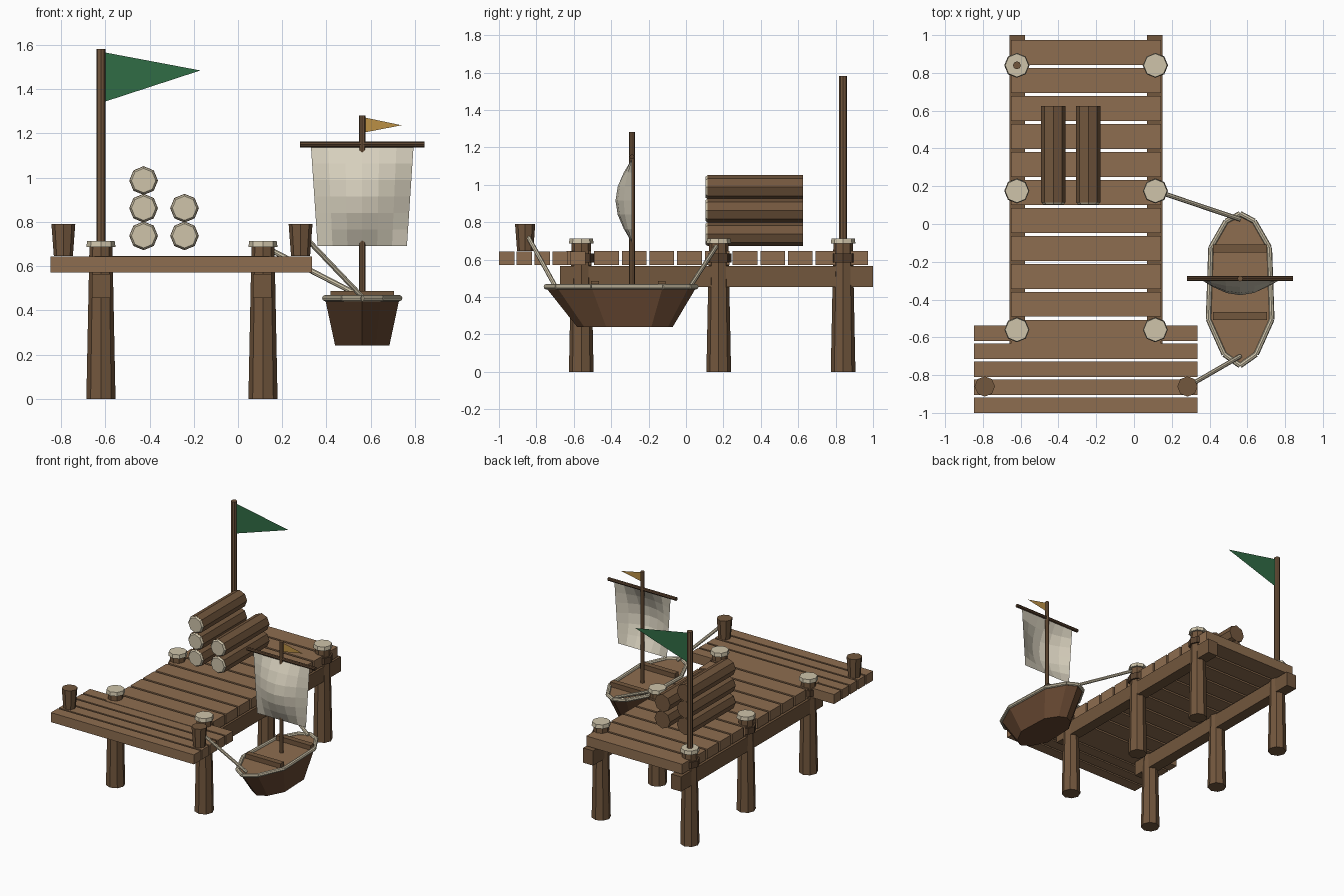
import bpy, bmesh, math
from mathutils import Vector, Matrix

if "Cube" in bpy.data.objects:
    bpy.data.objects.remove(bpy.data.objects["Cube"])


def mat(name, rgb):
    m = bpy.data.materials.new(name)
    m.diffuse_color = (*rgb, 1)
    m.use_nodes = True
    m.node_tree.nodes["Principled BSDF"].inputs["Base Color"].default_value = m.diffuse_color
    return m


PLANK = mat("plank_wood", (0.27, 0.155, 0.08))
POST = mat("post_wood", (0.17, 0.095, 0.047))
DARK = mat("dark_wood", (0.10, 0.055, 0.028))
HULL = mat("hull_wood", (0.13, 0.062, 0.03))
CREAM = mat("cream", (0.62, 0.55, 0.40))
SAIL = mat("sail_cloth", (0.68, 0.63, 0.51))
GREEN = mat("flag_green", (0.03, 0.15, 0.06))
GOLD = mat("pennant_gold", (0.5, 0.28, 0.06))


def finish(name, bm, m):
    me = bpy.data.meshes.new(name)
    bm.to_mesh(me)
    bm.free()
    me.materials.append(m)
    ob = bpy.data.objects.new(name, me)
    bpy.context.collection.objects.link(ob)
    return ob


def rod(name, a, b, r1, r2, m, n=8):
    """Tapered prism from point a to point b."""
    a, b = Vector(a), Vector(b)
    d = b - a
    rot = d.to_track_quat('Z', 'Y').to_matrix().to_4x4()
    bm = bmesh.new()
    bmesh.ops.create_cone(bm, cap_ends=True, segments=n, radius1=r1, radius2=r2,
                          depth=d.length, matrix=Matrix.Translation((a + b) / 2) @ rot)
    return finish(name, bm, m)


def box(name, x0, x1, y0, y1, z0, z1, m):
    bm = bmesh.new()
    mx = Matrix.Translation(((x0 + x1) / 2, (y0 + y1) / 2, (z0 + z1) / 2))
    bmesh.ops.create_cube(bm, size=1, matrix=mx @ Matrix.Diagonal((x1 - x0, y1 - y0, z1 - z0, 1)))
    return finish(name, bm, m)


def sheet(name, pts, m):
    bm = bmesh.new()
    bm.faces.new([bm.verts.new(p) for p in pts])
    return finish(name, bm, m)


# deck planks and wide front platform
for k in range(11):
    y = 0.907 - 0.148 * k
    box("deck_plank", -0.65, 0.143, y - 0.066, y + 0.066, 0.572, 0.646, PLANK)
for k in range(5):
    y = -0.959 + 0.095 * k
    box("platform_plank", -0.847, 0.335, y - 0.041, y + 0.041, 0.572, 0.643, PLANK)

# beams, posts with collars and pale caps
for x, bx in ((-0.62, -0.66), (0.113, 0.068)):
    box("beam", bx, bx + 0.083, -0.675, 1.0, 0.455, 0.565, POST)
    for y in (-0.56, 0.175, 0.84):
        rod("post", (x, y, 0), (x, y, 0.69), 0.066, 0.052, POST)
        rod("post_collar", (x, y, 0.585), (x, y, 0.632), 0.067, 0.067, DARK)
        rod("post_cap", (x, y, 0.686), (x, y, 0.714), 0.066, 0.062, CREAM)

# front bollards
for x in (-0.79, 0.283):
    rod("bollard", (x, -0.86, 0.645), (x, -0.86, 0.79), 0.043, 0.054, POST)

# stacked logs with pale cut ends
for x, count in ((-0.427, 3), (-0.242, 2)):
    for i in range(count):
        z = 0.737 + 0.125 * i
        rod("log", (x, 0.625, z), (x, 0.115, z), 0.065, 0.065, POST)
        rod("log_end", (x, 0.118, z), (x, 0.103, z), 0.065, 0.055, CREAM)

# flagpole and flag
rod("flagpole", (-0.62, 0.84, 0.70), (-0.62, 0.84, 1.583), 0.021, 0.021, POST)
sheet("flag", [(-0.605, 0.84, 1.567), (-0.605, 0.84, 1.343), (-0.17, 0.84, 1.485)], GREEN)

# boat hull lofted from the floor outline to the rim outline
BX, BY = 0.562, -0.345
half = [(0, -0.405), (0.085, -0.345), (0.168, -0.16), (0.155, 0.22), (0.075, 0.36), (0, 0.40)]
plan = half + [(-x, y) for x, y in half[-2:0:-1]]
bm = bmesh.new()
low = [bm.verts.new((BX + x * 0.73, BY + 0.02 + y * 0.635, 0.24)) for x, y in plan]
top = [bm.verts.new((BX + x, BY + y, 0.452)) for x, y in plan]
n = len(plan)
bm.faces.new(low[::-1])
for i in range(n):
    j = (i + 1) % n
    bm.faces.new((low[i], low[j], top[j], top[i]))
deck_face = bm.faces.new(top)
deck_face.material_index = 1
hull = finish("boat_hull", bm, HULL)
hull.data.materials.append(PLANK)

# rope rim
for i in range(n):
    (x0, y0), (x1, y1) = plan[i], plan[(i + 1) % n]
    rod("rim_rope", (BX + x0, BY + y0, 0.455), (BX + x1, BY + y1, 0.455), 0.014, 0.014, CREAM)

# benches
for y in (-0.13, -0.487):
    box("bench", BX - 0.143, BX + 0.143, y - 0.021, y + 0.021, 0.452, 0.487, POST)

# mast, yard and pennant
MY = -0.289
rod("mast", (BX, MY, 0.44), (BX, MY, 1.282), 0.015, 0.015, POST)
rod("yard", (BX - 0.281, MY, 1.15), (BX + 0.281, MY, 1.15), 0.013, 0.013, DARK)
sheet("pennant", [(BX + 0.012, MY, 1.272), (BX + 0.012, MY, 1.205), (BX + 0.178, MY, 1.237)], GOLD)

# billowing sail
bm = bmesh.new()
N = 6
grid = []
for r in range(N + 1):
    v = r / N
    w = 0.202 + 0.03 * v
    row = []
    for c in range(N + 1):
        u = c / N
        bulge = 0.088 * math.sin(math.pi * u) * math.sin(math.pi * v)
        row.append(bm.verts.new((BX + (2 * u - 1) * w, MY - bulge, 0.69 + 0.45 * v)))
    grid.append(row)
for r in range(N):
    for c in range(N):
        bm.faces.new((grid[r][c], grid[r][c + 1], grid[r + 1][c + 1], grid[r + 1][c]))
finish("sail", bm, SAIL)

# mooring ropes
rod("stern_rope", (0.29, -0.857, 0.745), (BX, -0.70, 0.46), 0.012, 0.012, CREAM)
rod("bow_rope", (0.125, 0.172, 0.685), (BX, 0.025, 0.46), 0.012, 0.012, CREAM)
